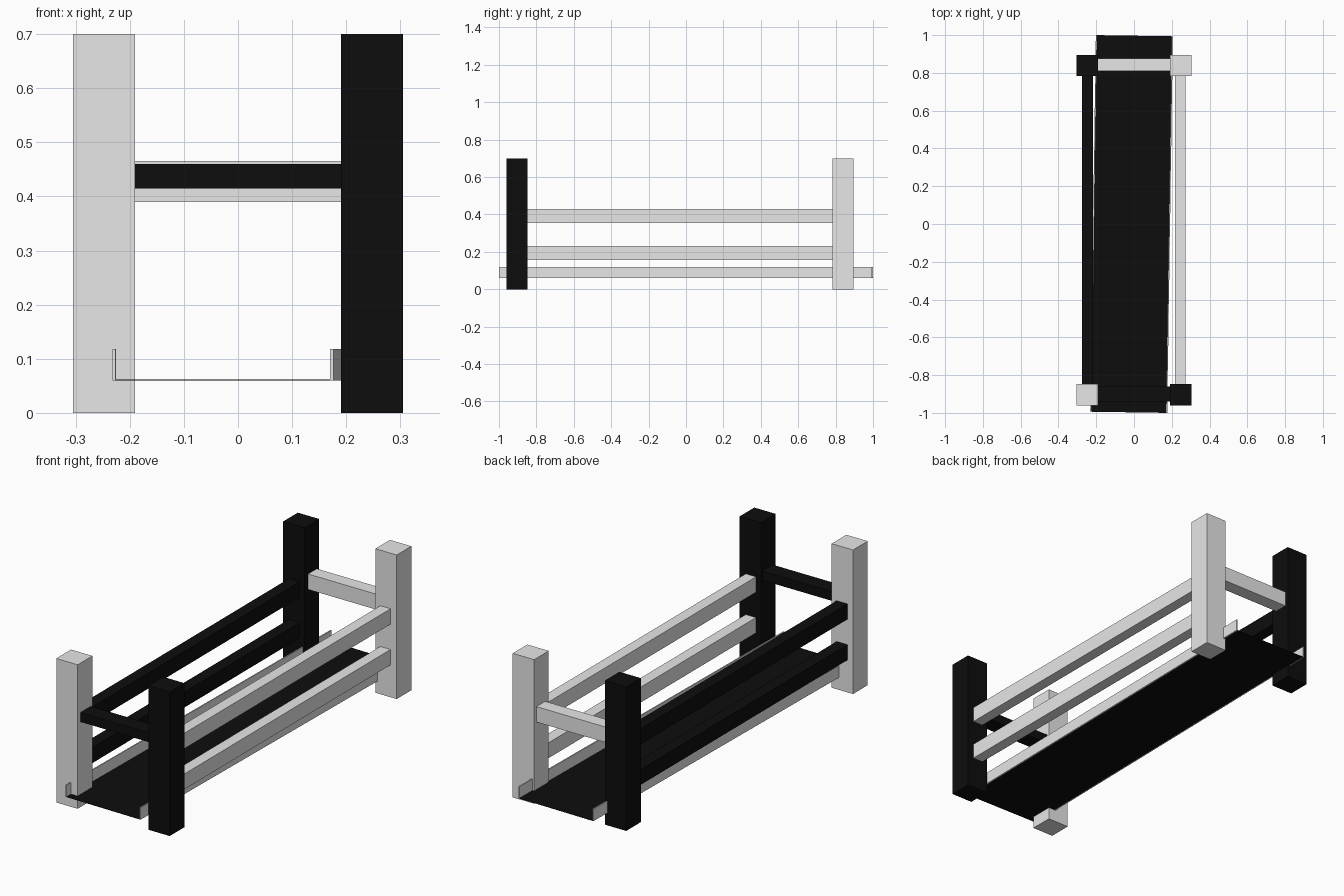
import bpy
import bmesh
from mathutils import Matrix, Vector

cube = bpy.data.objects.get("Cube")
if cube:
    bpy.data.objects.remove(cube, do_unlink=True)


def make_material(name, value):
    mat = bpy.data.materials.new(name)
    mat.use_nodes = True
    colour = (value, value, value, 1)
    mat.diffuse_color = colour
    mat.node_tree.nodes["Principled BSDF"].inputs["Base Color"].default_value = colour
    return mat


BLACK = make_material("black", 0.004)
GREY = make_material("light grey", 0.8)


def box(name, low, high, mat):
    """Axis-aligned box between two corners."""
    low, high = Vector(low), Vector(high)
    bm = bmesh.new()
    bmesh.ops.create_cube(bm, size=1)
    bmesh.ops.scale(bm, vec=high - low, verts=bm.verts)
    bmesh.ops.translate(bm, vec=(low + high) / 2, verts=bm.verts)
    mesh = bpy.data.meshes.new(name)
    bm.to_mesh(mesh)
    bm.free()
    mesh.materials.append(mat)
    obj = bpy.data.objects.new(name, mesh)
    bpy.context.collection.objects.link(obj)
    return obj


FRONT = (-0.96, -0.847)
BACK = (0.783, 0.895)
INNER, OUTER, HEIGHT = 0.19, 0.305, 0.7

# Corner posts, coloured diagonally
for end, (y0, y1), left_mat, right_mat in (
        ("front", FRONT, BLACK, GREY), ("back", BACK, GREY, BLACK)):
    box(end + "_left_post", (INNER, y0, 0), (OUTER, y1, HEIGHT), left_mat)
    box(end + "_right_post", (-OUTER, y0, 0), (-INNER, y1, HEIGHT), right_mat)

# Two long rails on each side
for level, z0, z1 in (("upper", 0.355, 0.43), ("lower", 0.157, 0.232)):
    box("left_" + level + "_rail", (0.217, FRONT[1], z0), (0.272, BACK[0], z1), GREY)
    box("right_" + level + "_rail", (-0.275, FRONT[1], z0), (-0.217, BACK[0], z1), BLACK)

# Cross bars joining the posts at each end
box("front_cross_bar", (-INNER, -0.94, 0.415), (INNER, -0.86, 0.46), BLACK)
box("back_cross_bar", (-INNER, 0.81, 0.39), (INNER, 0.877, 0.465), GREY)

# Thin base board with upright edge strips, set slightly askew
LENGTH, EDGE, THICK = 0.997, 0.198, 0.006
tray = [
    box("base_board", (-EDGE, -LENGTH, 0.06), (EDGE, LENGTH, 0.062), BLACK),
    box("left_edge_strip", (EDGE, -LENGTH, 0.06), (EDGE + THICK, LENGTH, 0.118), GREY),
    box("right_edge_strip", (-EDGE - THICK, -LENGTH, 0.06), (-EDGE, LENGTH, 0.118), GREY),
]
skew = Matrix.Translation((-0.013, 0, 0)) @ Matrix.Rotation(-0.015, 4, "Z")
for part in tray:
    part.data.transform(skew)
